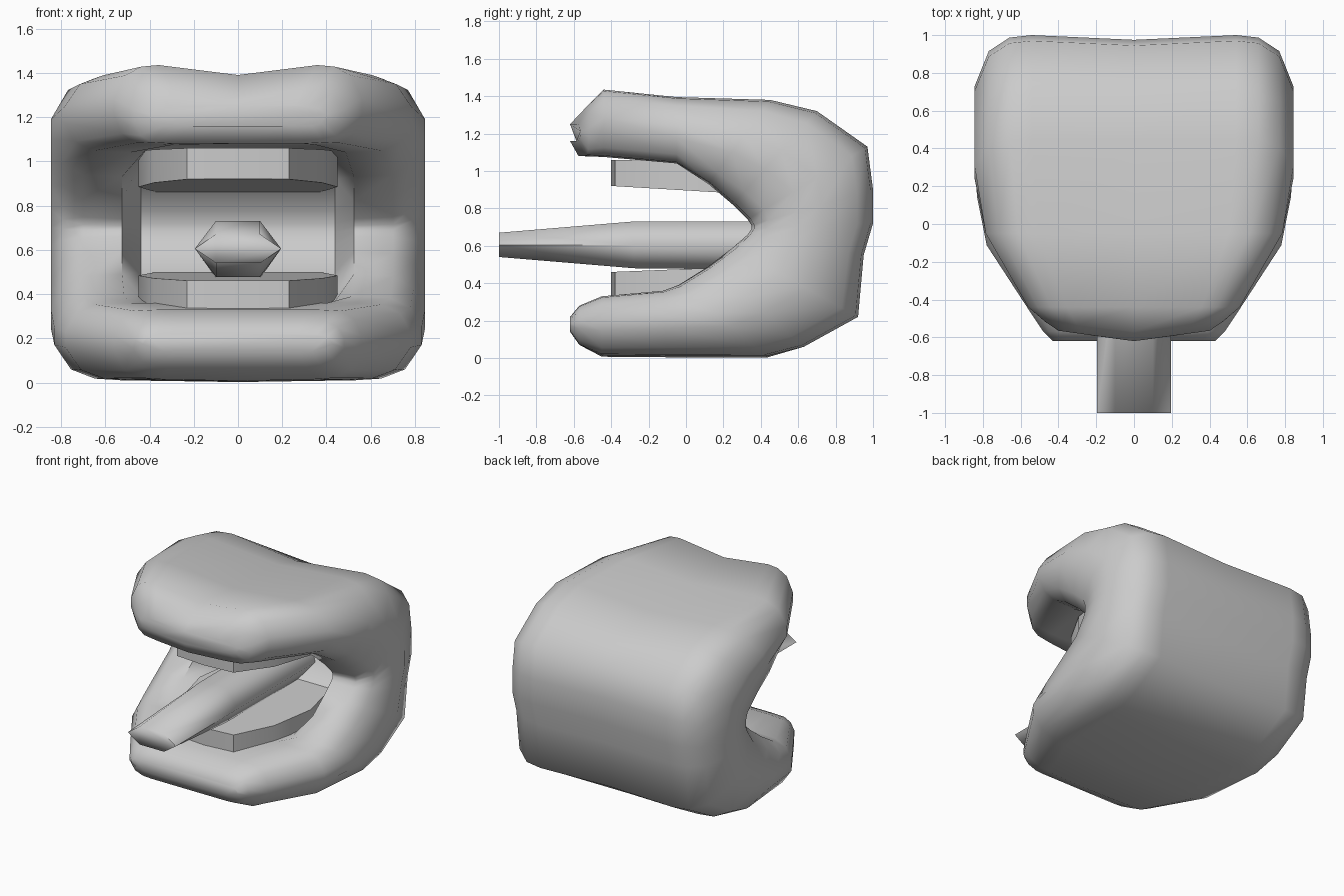
import bpy, bmesh

if "Cube" in bpy.data.objects:
    bpy.data.objects.remove(bpy.data.objects["Cube"])

def loft(name, rings, angle=0.7):
    """Skin closed rings of points and cap both ends."""
    bm = bmesh.new()
    vs = [[bm.verts.new(p) for p in r] for r in rings]
    n = len(rings[0])
    for a, b in zip(vs, vs[1:]):
        for i in range(n):
            j = (i + 1) % n
            bm.faces.new((a[i], a[j], b[j], b[i]))
    bm.faces.new(vs[0])
    bm.faces.new(vs[-1][::-1])
    bmesh.ops.recalc_face_normals(bm, faces=bm.faces[:])
    me = bpy.data.meshes.new(name)
    bm.to_mesh(me)
    bm.free()
    ob = bpy.data.objects.new(name, me)
    bpy.context.collection.objects.link(ob)
    bpy.ops.object.select_all(action='DESELECT')
    ob.select_set(True)
    bpy.context.view_layer.objects.active = ob
    bpy.ops.object.shade_smooth_by_angle(angle=angle)

# Lips and cheeks: C-shaped slab, outer y,z / cheek inner y,z / half width
stations = [
    (-.62, 1.25, -.62, 1.16, .40),
    (-.57, 1.34, -.575, 1.08, .47),
    (-.44, 1.435, -.44, 1.075, .56),
    (-.05, 1.395, -.05, 1.04, .785),
    (.45, 1.38, .12, .93, .845),
    (.70, 1.32, .25, .82, .845),
    (.97, 1.13, .33, .74, .845),
    (1.0, .90, .35, .71, .845),
    (1.0, .72, .35, .69, .845),
    (.95, .55, .33, .66, .845),
    (.92, .22, .25, .59, .845),
    (.63, .06, .12, .49, .845),
    (.43, .01, -.04, .39, .83),
    (-.10, .012, -.12, .36, .78),
    (-.45, .015, -.45, .33, .56),
    (-.57, .07, -.57, .28, .48),
    (-.62, .14, -.62, .22, .43),
]
rings = []
for yo, zo, yi, zi, w in stations:
    upper = zo > 1
    depth = max(0, min(1, (yi + .12) / .4))               # cavity sinks in behind the cheeks
    yc = yi + .3 * depth
    zc = zi + depth * max(-.16, min(.13, (zi - .7) * .9))
    dy = .025 if yo > .65 else 0                         # shallow groove down the middle
    dz = .045 if upper and -.6 < yo < .8 else .008 if zo < .03 else 0
    bow = .055 if upper and yo < -.5 else 0              # upper lip curves back at its sides
    def at(fx, t):
        return (fx * w, yo + (yi - yo) * t + bow * fx, zo + (zi - zo) * t)
    half = [at(.64, 0), at(.78, .02), at(.91, .13), at(1, .42), at(1, .62),
            at(.94, .86), at(.83, .98), at(.62, 1), (.52 * w, yc + bow * .5, zc)]
    ring = [(0, yo - dy, zo - dz)] + half + [(0, yc, zc)]
    ring += [(-x, y, z) for x, y, z in reversed(half)]
    rings.append(ring)
loft("lips_and_cheeks", rings, 1.1)

# Upper and lower teeth plates: rounded slabs tapering toward the throat
outline = [(.23, -.38), (.38, -.12), (.45, .2), (.40, .45), (.35, .66)]
plan = [(0, -.40)] + outline + [(-x, y) for x, y in reversed(outline)]
for name, lip_z, edge_z, slope in (("upper_teeth", 1.06, .92, -.06),
                                   ("lower_teeth", .32, .46, .04)):
    lip = [(x, y, lip_z + slope * .4 * (y + .4)) for x, y in plan]
    edge = [(x, y, edge_z + slope * (y + .4)) for x, y in plan]
    loft(name, [lip, edge])

# Tongue: tapered six-sided bar sticking out of the mouth
rs = []
w, m = .195, .605
for y, lo, hi in ((-1, .54, .67), (-.28, .48, .73), (.7, .47, .73)):
    rs.append([(-w, y, m), (-.1, y, hi), (.1, y, hi),
               (w, y, m), (.1, y, lo), (-.1, y, lo)])
loft("tongue", rs, 1.5)
